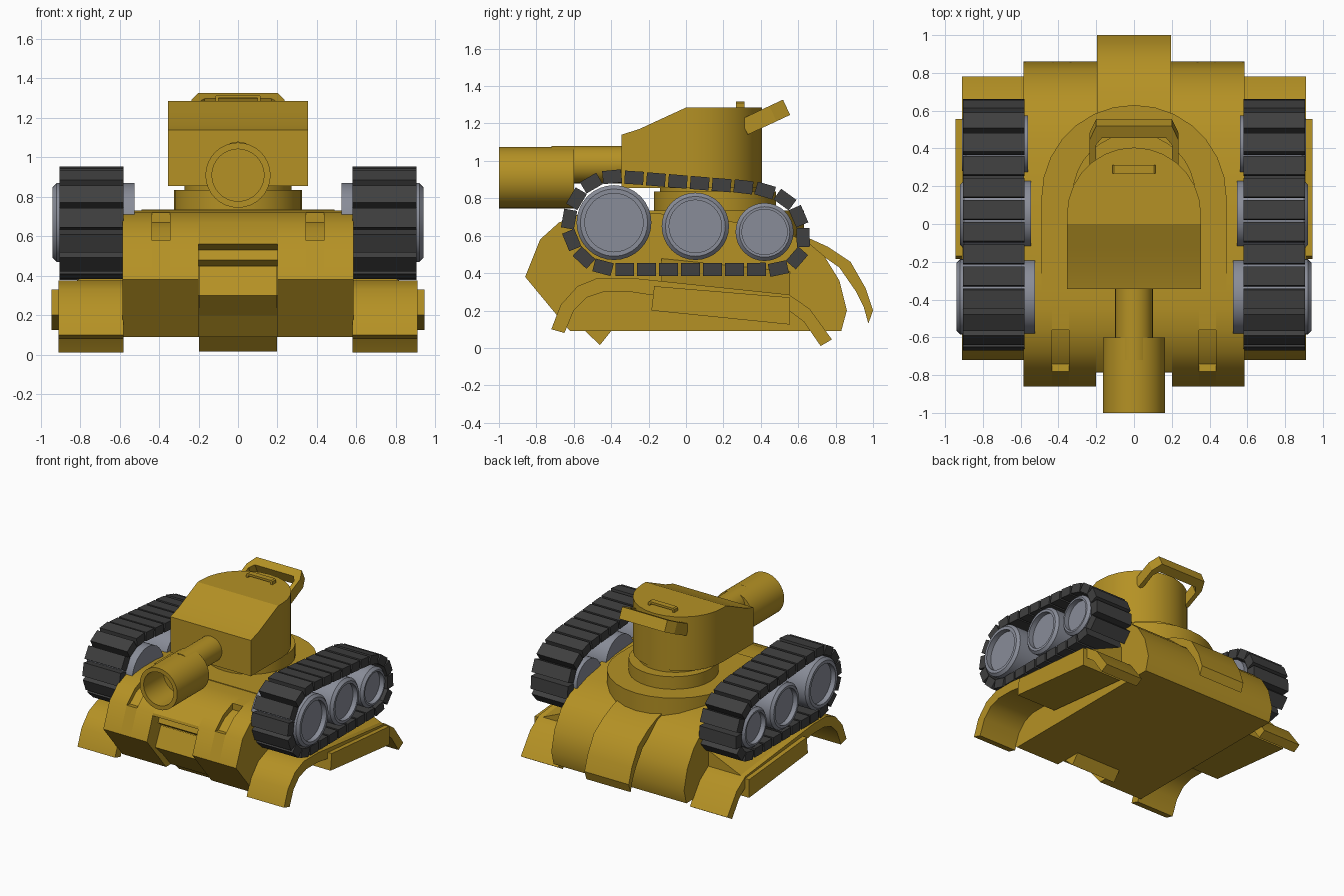
import bpy
import bmesh
from math import sin, cos, pi, atan2, radians
from mathutils import Vector, Matrix

cube = bpy.data.objects.get("Cube")
if cube:
    bpy.data.objects.remove(cube, do_unlink=True)


def material(name, rgb):
    mat = bpy.data.materials.new(name)
    mat.use_nodes = True
    colour = (*rgb, 1)
    mat.diffuse_color = colour
    mat.node_tree.nodes["Principled BSDF"].inputs["Base Color"].default_value = colour
    return mat


mustard = material("mustard paint", (.46, .285, .018))
rubber = material("dark rubber", (.05, .05, .05))
steel = material("wheel grey", (.25, .265, .315))


def finish(name, bm, mat, smooth=True):
    bmesh.ops.remove_doubles(bm, verts=bm.verts, dist=.0001)
    bmesh.ops.recalc_face_normals(bm, faces=bm.faces)
    mesh = bpy.data.meshes.new(name)
    bm.to_mesh(mesh)
    bm.free()
    mesh.materials.append(mat)
    obj = bpy.data.objects.new(name, mesh)
    bpy.context.collection.objects.link(obj)
    if smooth:
        bpy.ops.object.select_all(action="DESELECT")
        obj.select_set(True)
        bpy.context.view_layer.objects.active = obj
        bpy.ops.object.shade_smooth_by_angle(angle=radians(30))
    return obj


def loft(bm, start, end):
    """Closed solid between two matching outlines."""
    a = [bm.verts.new(p) for p in start]
    b = [bm.verts.new(p) for p in end]
    bm.faces.new(a)
    bm.faces.new(b)
    for i in range(len(a)):
        j = (i + 1) % len(a)
        bm.faces.new((a[i], a[j], b[j], b[i]))


def side_prism(name, outline, x0, x1, mat=mustard):
    """Outline in (y, z), extruded across x."""
    bm = bmesh.new()
    loft(bm, [(x0, y, z) for y, z in outline], [(x1, y, z) for y, z in outline])
    return finish(name, bm, mat)


def plan_prism(name, outline, z0, z1, mat=mustard):
    """Outline in (x, y), extruded upward."""
    bm = bmesh.new()
    loft(bm, [(x, y, z0) for x, y in outline], [(x, y, z1) for x, y in outline])
    return finish(name, bm, mat)


def lathe(name, profile, axis, centre, mat, segments=32):
    """Profile of (radius, distance along axis) turned around the axis."""
    bm = bmesh.new()
    turn = Vector((0, 0, 1)).rotation_difference(Vector(axis)).to_matrix()
    rings = []
    for r, d in profile:
        angles = [2 * pi * i / segments for i in range(segments)]
        rings.append([bm.verts.new(turn @ Vector((r * cos(t), r * sin(t), d)) + Vector(centre))
                      for t in angles])
    for a, b in zip(rings, rings[1:]):
        for i in range(segments):
            j = (i + 1) % segments
            bm.faces.new((a[i], a[j], b[j], b[i]))
    bmesh.ops.dissolve_degenerate(bm, edges=bm.edges, dist=.0001)
    return finish(name, bm, mat)


def arch(radius, y_mid, y_front, steps=14):
    """Plan outline with a straight front and a round back."""
    curve = [(radius * cos(pi * i / steps), y_mid + radius * sin(pi * i / steps))
             for i in range(steps + 1)]
    return [(radius, y_front)] + curve + [(-radius, y_front)]


# Hull, built as strips so the front recess and slots are part of the shape
nose = [(-.62, .09), (-.86, .38)]
brow = [(-.78, .58), (-.68, .67), (-.56, .72)]
back = [(-.45, .73), (-.3, .73), (.1, .7), (.45, .64), (.64, .575), (.74, .49),
        (.82, .36), (.86, .2), (.83, .09)]
slot = [(-.78, .58), (-.74, .575), (-.66, .64), (-.56, .67), (-.56, .72)]
recess = [(-.5, .09), (-.56, .09), (-.74, .3), (-.68, .45), (-.72, .48), (-.7, .53), (-.785, .56)]
side_prism("hull_centre", recess + brow + back, -.2, .2)
side_prism("nose_plate", [(-.46, .015), (-.76, .3), (-.69, .45), (-.5, .3), (-.4, .09)], -.197, .197)
for side, s in (("left", 1), ("right", -1)):
    side_prism(f"hull_inner_{side}", nose + brow + back, s * .2, s * .345)
    side_prism(f"hull_slot_{side}", nose + slot + back, s * .345, s * .435)
    side_prism(f"hull_outer_{side}", nose + brow + back, s * .435, s * .585)

# Raised deck and rear tail flap
plan_prism("deck", arch(.49, .14, -.35), .5, .735)
side_prism("tail_flap", [(.5, .63), (.65, .59), (.76, .54), (.88, .46), (.96, .32), (1, .2), (.975, .13),
                         (.95, .22), (.91, .3), (.82, .43), (.72, .5), (.5, .55)], -.195, .195)

# Turret ring, neck and body
lathe("turret_ring", [(0, .7), (.325, .7), (.325, .835), (0, .835)], (0, 0, 1), (0, .155, 0), mustard)
lathe("turret_neck", [(0, .8), (.27, .8), (.27, .87), (0, .87)], (0, 0, 1), (0, .13, 0), mustard)
plan_prism("turret_back", arch(.355, .05, 0), .855, 1.285)
side_prism("turret_front", [(-.345, .855), (-.345, 1.14), (-.25, 1.17), (-.12, 1.23), (0, 1.285), (0, .855)],
           -.355, .355)

# Gun
lathe("gun_barrel", [(0, .3), (.1, .3), (.1, .72), (0, .72)], (0, -1, 0), (0, 0, .98), mustard)
lathe("gun_muzzle", [(0, .75), (.132, .75), (.132, 1), (.165, 1), (.165, .6), (0, .6)],
      (0, -1, 0), (0, 0, .91), mustard)

# Tilted loop behind the turret
half = [(.235, 0), (.235, .17), (.2, .25), (-.2, .25), (-.235, .17), (-.235, 0)]
hollow = [(-.2, 0), (-.2, .14), (-.17, .18), (.17, .18), (.2, .14), (.2, 0)]
bm = bmesh.new()
tilt = Matrix.Translation((0, .33, 1.14)) @ Matrix.Rotation(radians(25), 4, "X")
loft(bm, [tilt @ Vector((x, y, 0)) for x, y in half + hollow],
     [tilt @ Vector((x, y, .09)) for x, y in half + hollow])
finish("rear_loop", bm, mustard, smooth=False)

# Roof grip
grip = [(-.115, 1.28), (-.115, 1.31), (-.105, 1.317), (.105, 1.317), (.115, 1.31), (.115, 1.28),
        (.1, 1.28), (.1, 1.3), (-.1, 1.3), (-.1, 1.28)]
bm = bmesh.new()
loft(bm, [(x, .268, z) for x, z in grip], [(x, .313, z) for x, z in grip])
finish("roof_grip", bm, mustard, smooth=False)

# Running gear and fenders
fender = [(-.72, .1), (-.67, .23), (-.58, .33), (-.47, .375), (-.3, .375), (.55, .285), (.66, .21), (.78, .045),
          (.72, .01), (.63, .14), (.55, .2), (-.2, .285), (-.3, .3), (-.44, .3), (-.53, .27), (-.6, .2), (-.65, .08)]
skirt = [(-.17, .33), (-.185, .2), (.555, .125), (.555, .27)]
track_path = [Vector(p) for p in (
    (-.395, .915), (-.28, .91), (.32, .86), (.43, .84), (.525, .797), (.595, .727), (.627, .62), (.625, .54),
    (.59, .475), (.51, .425), (.385, .42), (-.405, .42), (-.51, .45), (-.59, .525), (-.635, .636),
    (-.615, .745), (-.565, .834), (-.495, .89))]
wheels = {"front": (-.385, .67, .2, .525, .94),
          "middle": (.05, .65, .18, .545, .92),
          "rear": (.42, .62, .155, .56, .91)}


def along(path, count):
    """Evenly spaced points with headings around a closed path."""
    legs = list(zip(path, path[1:] + path[:1]))
    total = sum((b - a).length for a, b in legs)

    def at(d):
        d %= total
        for a, b in legs:
            if d <= (b - a).length:
                return a.lerp(b, d / (b - a).length)
            d -= (b - a).length
        return path[0]
    step = total / count
    for i in range(count):
        ahead = at((i + .4) * step) - at((i - .4) * step)
        yield at(i * step), atan2(ahead.y, ahead.x), step


for side, s in (("left", 1), ("right", -1)):
    side_prism(f"fender_{side}", fender, s * .58, s * .91)
    side_prism(f"skirt_{side}", skirt, s * .6, s * .945)

    # Sloped shelf joining the hull to the fender
    bm = bmesh.new()
    loft(bm, [(s * .58, y, z) for y, z in ((-.13, .48), (-.13, .25), (.555, .15), (.555, .41))],
         [(s * .88, y, z) for y, z in ((-.13, .35), (-.13, .25), (.555, .15), (.555, .28))])
    finish(f"shelf_{side}", bm, mustard, smooth=False)

    # Track pads
    bm = bmesh.new()
    for point, heading, step in along(track_path, 26):
        place = (Matrix.Translation((s * .742, point.x, point.y)) @ Matrix.Rotation(heading, 4, "X")
                 @ Matrix.Diagonal((.325, step * .86, .07, 1)))
        bmesh.ops.create_cube(bm, size=1, matrix=place)
    finish(f"track_{side}", bm, rubber, smooth=False)

    # Wheels with a sunken hub face
    for label, (y, z, r, x0, x1) in wheels.items():
        rim = r * .78
        lathe(f"{label}_wheel_{side}", [(0, x0), (r, x0), (r, x1 - .02), (r - .02, x1), (rim, x1),
                                        (rim, x1 - .04), (0, x1 - .04)], (s, 0, 0), (0, y, z), steel)
